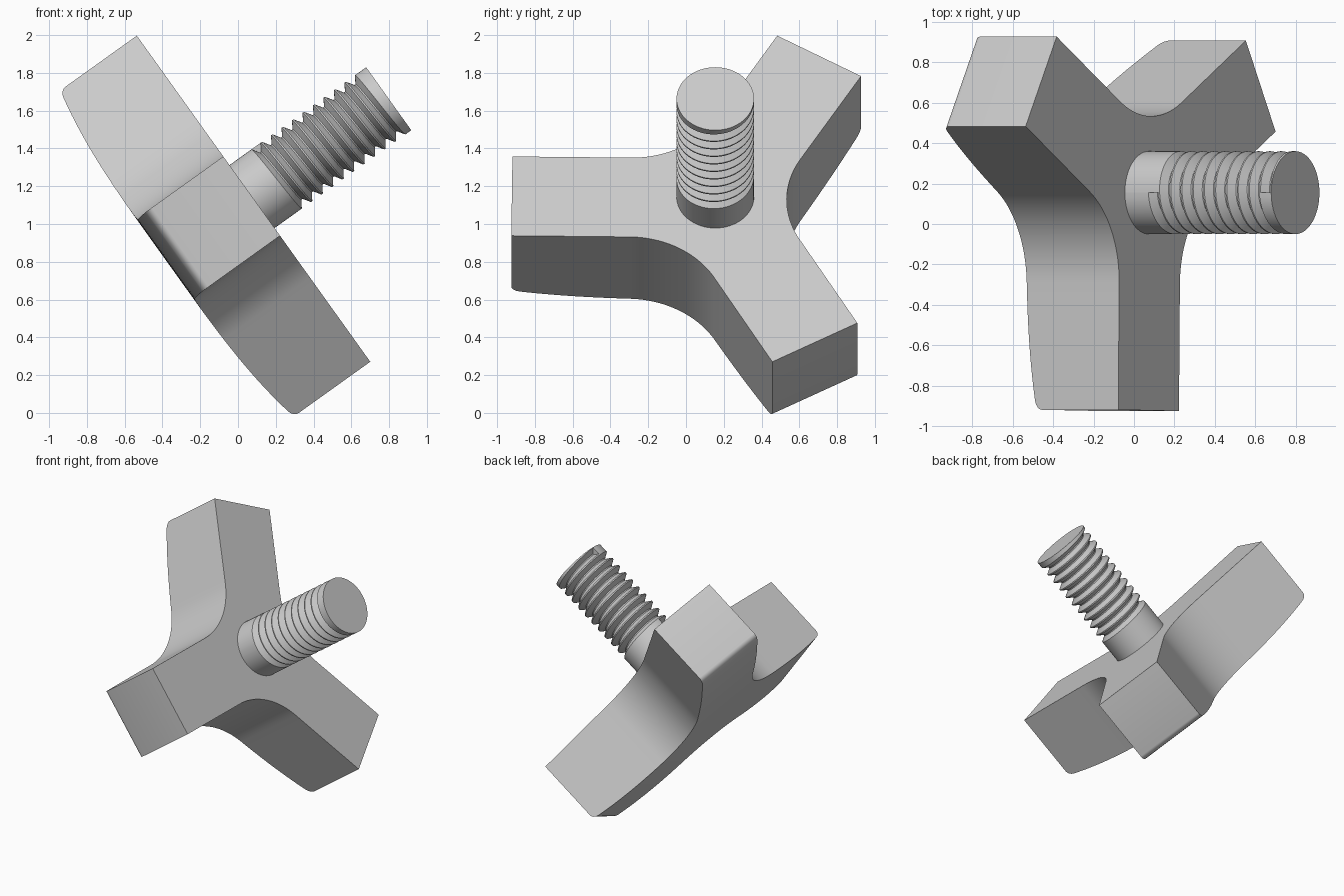
import bpy, bmesh, math
from mathutils import Matrix, Vector

cube = bpy.data.objects.get("Cube")
if cube:
    bpy.data.objects.remove(cube, do_unlink=True)

# One plain grey for the whole model
grey = bpy.data.materials.new("plain_grey")
grey.use_nodes = True
grey.diffuse_color = (0.6, 0.6, 0.6, 1)
grey.node_tree.nodes["Principled BSDF"].inputs["Base Color"].default_value = (0.6, 0.6, 0.6, 1)

# Tilted frame: local z is the screw axis, local x is world y
TILT = math.radians(35.6)
axis = Vector((math.cos(TILT), 0, math.sin(TILT)))
side = Vector((0, 1, 0))
up = axis.cross(side)
frame = Matrix((side, up, axis)).transposed().to_4x4()
frame.translation = (0.08, 0.155, 1.137)


def finish(bm, name, offset=0.0):
    bmesh.ops.remove_doubles(bm, verts=bm.verts, dist=0.0005)
    bmesh.ops.recalc_face_normals(bm, faces=bm.faces)
    bm.transform(frame @ Matrix.Translation((0, offset, 0)))
    mesh = bpy.data.meshes.new(name)
    bm.to_mesh(mesh)
    bm.free()
    mesh.materials.append(grey)
    obj = bpy.data.objects.new(name, mesh)
    bpy.context.collection.objects.link(obj)
    bpy.ops.object.select_all(action="DESELECT")
    obj.select_set(True)
    bpy.context.view_layer.objects.active = obj
    bpy.ops.object.shade_smooth_by_angle(angle=math.radians(30))


# Three-armed handle: loft one arm along its length, then repeat it around
HALF, LENGTH, FILLET = 0.258, 1.077, 0.52
reach = (HALF + FILLET) / math.sin(math.pi / 3)
cx, cy = reach / 2, HALF + FILLET


def depth(r):
    return 0.567 - 0.055 * r ** 3


stations = [(0, 0, depth(0))]
for i in range(13):
    a = math.radians(240 + 30 * i / 12)
    r = cx + FILLET * math.cos(a)
    stations.append((r, cy + FILLET * math.sin(a), depth(r)))
for i in range(1, 11):
    r = cx + (1.03 - cx) * i / 10
    stations.append((r, HALF, depth(r)))
for r, d in ((1.05, 0.501), (1.065, 0.49), (1.074, 0.478), (LENGTH, 0.465)):
    stations.append((r, HALF, d))

bm = bmesh.new()
for arm in range(3):
    turn = Matrix.Rotation(math.radians(59.3 + 120 * arm), 4, "Z")
    rings = []
    for r, w, d in stations:
        corners = ((r, w, 0), (r, -w, 0), (r, -w, -d), (r, w, -d))
        rings.append([bm.verts.new(turn @ Vector(c)) for c in corners])
    for n, (p, q) in enumerate(zip(rings, rings[1:])):
        for j in range(4):
            k = (j + 1) % 4
            if n == 0 and j % 2:
                continue  # the root is open where the arms join
            if n == 0:
                bm.faces.new((p[j], q[j], q[k]))
            else:
                bm.faces.new((p[j], q[j], q[k], p[k]))
    bm.faces.new(rings[-1])
finish(bm, "three_arm_handle")

# Screw: a cylinder with a helical groove, built as columns around the axis
RADIUS, ROOT, PITCH, START, TIP = 0.205, 0.165, 0.0683, 0.143, 0.89
TURNS, STEPS = 10, 64
bm = bmesh.new()
columns = []
for i in range(STEPS + 1):
    f = i / STEPS
    a = 2 * math.pi * f + math.pi / 2
    points = [(-0.05, RADIUS)]
    for k in range(TURNS):
        s = START + PITCH * (k + f)
        points += [(s, RADIUS), (s + 0.026, ROOT), (s + 0.034, ROOT), (s + 0.06, RADIUS)]
    points.append((TIP, RADIUS))
    columns.append([bm.verts.new((r * math.cos(a), r * math.sin(a), z)) for z, r in points])
for p, q in zip(columns, columns[1:]):
    for j in range(len(p) - 1):
        bm.faces.new((p[j], q[j], q[j + 1], p[j + 1]))
bm.faces.new([c[-1] for c in columns[:-1]] )
bm.faces.new([c[0] for c in columns[:-1]])
# Flat walls where the groove begins and ends
bm.faces.new(columns[0][1:5])
bm.faces.new(columns[-1][-5:-1])
finish(bm, "threaded_screw", 0.01)
